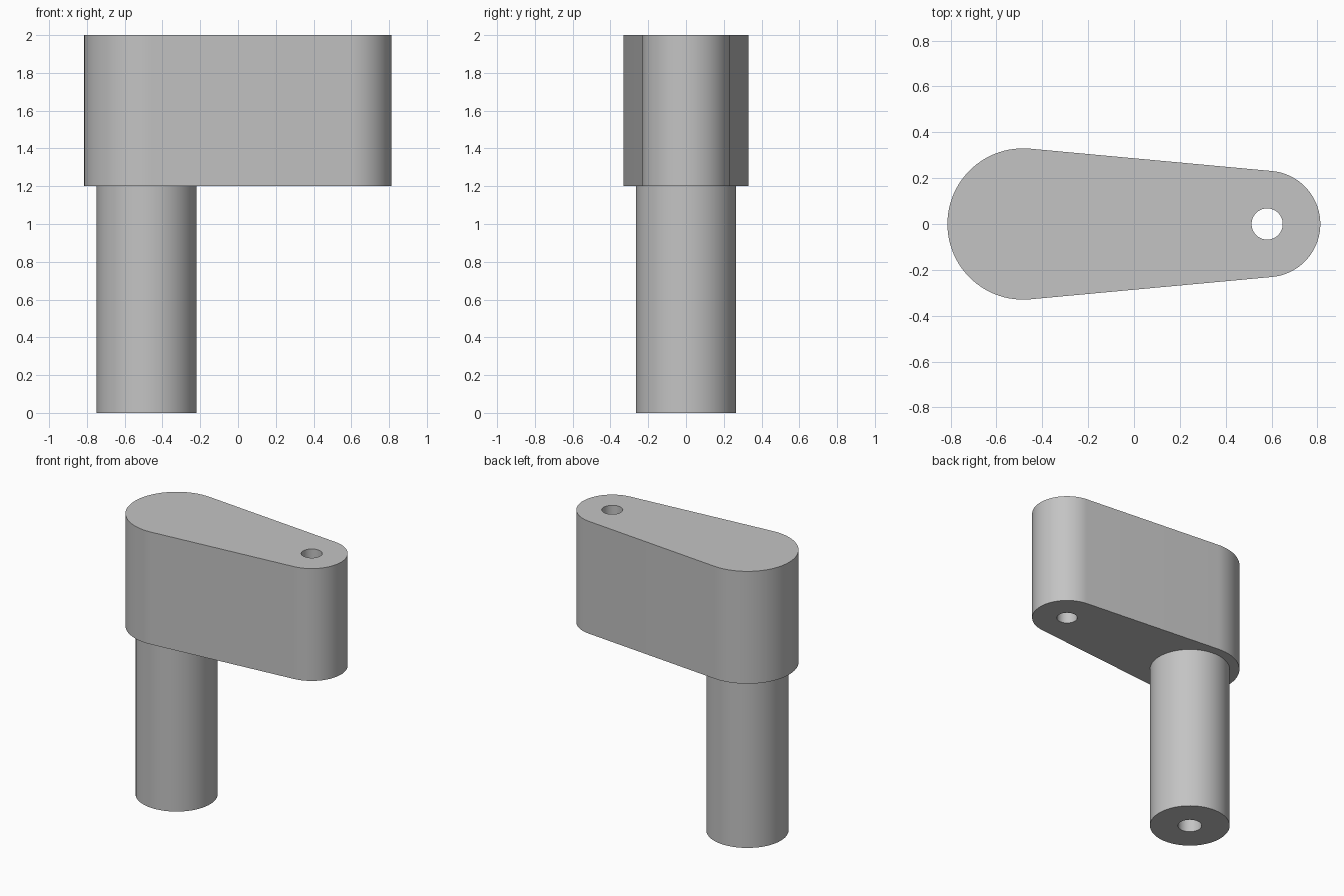
import bpy, bmesh
from math import sin, cos, pi, acos

cube = bpy.data.objects.get("Cube")
if cube:
    bpy.data.objects.remove(cube, do_unlink=True)

# Shared dimensions
POST_X, ARM_R, POST_R, POST_HOLE_R = -0.484, 0.33, 0.265, 0.079
TIP_X, TIP_R, TIP_HOLE_R = 0.581, 0.232, 0.068
ARM_BOTTOM, TOP, BORE_DEPTH = 1.2, 2.0, 0.8

grey = bpy.data.materials.new("plain grey")
grey.use_nodes = True
colour = (0.55, 0.55, 0.55, 1)
grey.diffuse_color = colour
grey.node_tree.nodes["Principled BSDF"].inputs["Base Color"].default_value = colour


def arc(x, r, start, end, steps):
    angles = [start + (end - start) * i / steps for i in range(steps + 1)]
    return [(x + r * cos(a), r * sin(a)) for a in angles]


def circle(x, r, steps=64):
    return arc(x, r, 0, 2 * pi, steps)[:-1]


def ring(bm, points, z):
    verts = [bm.verts.new((x, y, z)) for x, y in points]
    return [bm.edges.new((v, verts[i - 1])) for i, v in enumerate(verts)]


def wall(bm, lower, upper):
    bmesh.ops.bridge_loops(bm, edges=lower + upper)


def cap(bm, edges):
    bmesh.ops.triangle_fill(bm, edges=edges, use_beauty=True)


def finish(bm, name):
    bmesh.ops.recalc_face_normals(bm, faces=bm.faces)
    mesh = bpy.data.meshes.new(name)
    bm.to_mesh(mesh)
    bm.free()
    mesh.materials.append(grey)
    obj = bpy.data.objects.new(name, mesh)
    bpy.context.collection.objects.link(obj)
    bpy.ops.object.select_all(action="DESELECT")
    obj.select_set(True)
    bpy.context.view_layer.objects.active = obj
    bpy.ops.object.shade_smooth_by_angle()


# Tapered arm: two arcs joined by tangents, with a through hole at the tip
tangent = acos((ARM_R - TIP_R) / (TIP_X - POST_X))
outline = (arc(POST_X, ARM_R, tangent, 2 * pi - tangent, 48)
           + arc(TIP_X, TIP_R, -tangent, tangent, 48))
hole = circle(TIP_X, TIP_HOLE_R)
bm = bmesh.new()
outer = [ring(bm, outline, z) for z in (ARM_BOTTOM, TOP)]
inner = [ring(bm, hole, z) for z in (ARM_BOTTOM, TOP)]
wall(bm, *outer)
wall(bm, *inner)
for o, i in zip(outer, inner):
    cap(bm, o + i)
finish(bm, "crank_arm")

# Round post with a blind bore in its foot, seated against the arm
bm = bmesh.new()
foot = ring(bm, circle(POST_X, POST_R), 0)
head = ring(bm, circle(POST_X, POST_R), ARM_BOTTOM)
bore_mouth = ring(bm, circle(POST_X, POST_HOLE_R), 0)
bore_end = ring(bm, circle(POST_X, POST_HOLE_R), BORE_DEPTH)
wall(bm, foot, head)
wall(bm, bore_mouth, bore_end)
cap(bm, foot + bore_mouth)
cap(bm, bore_end)
cap(bm, head)
finish(bm, "post")
